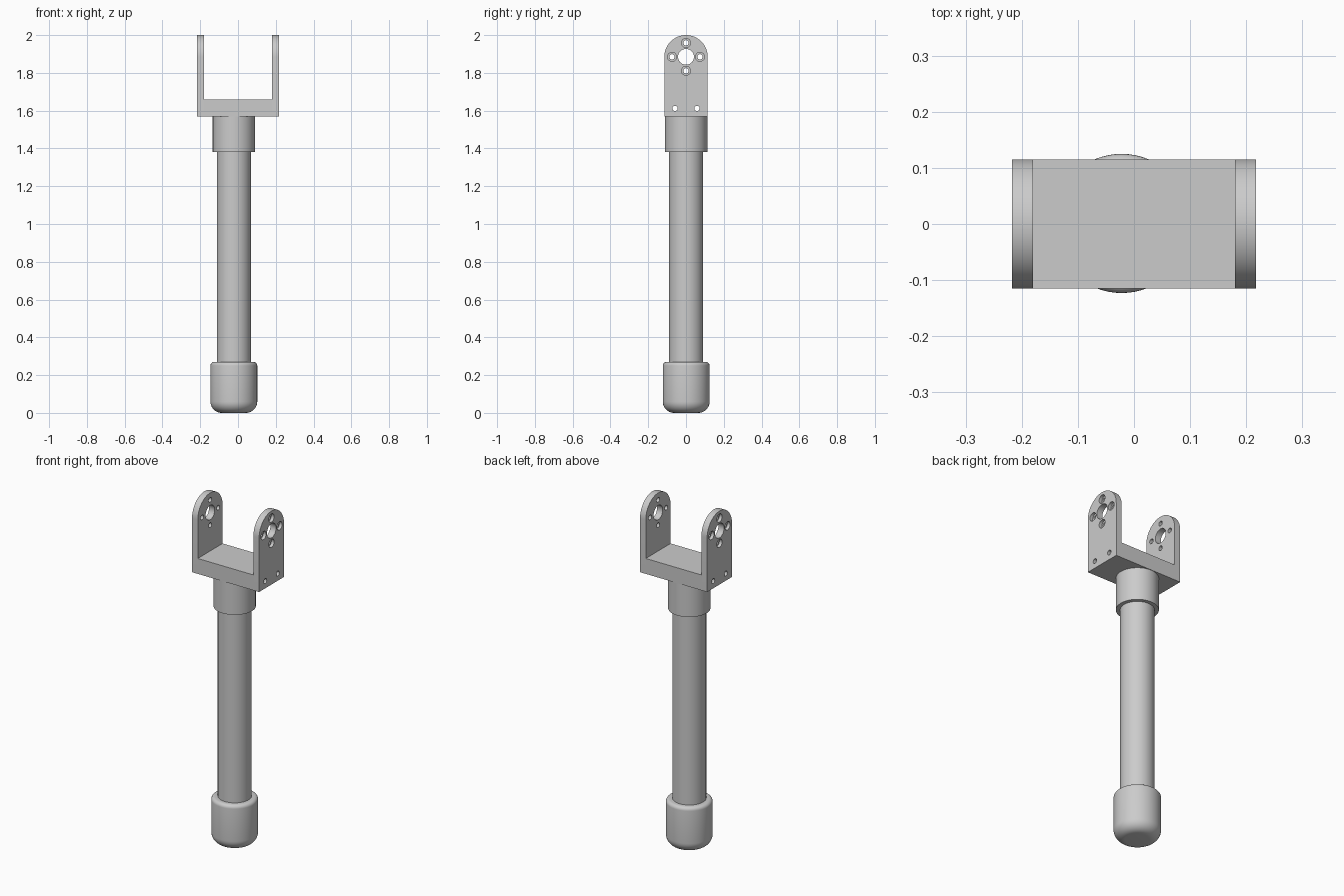
import bpy, bmesh, math
from mathutils import Matrix

cube = bpy.data.objects.get("Cube")
if cube:
    bpy.data.objects.remove(cube, do_unlink=True)

grey = bpy.data.materials.new("light grey")
grey.use_nodes = True
grey.diffuse_color = (0.6, 0.6, 0.6, 1)
grey.node_tree.nodes["Principled BSDF"].inputs["Base Color"].default_value = (0.6, 0.6, 0.6, 1)

AXIS_X, AXIS_Y = -0.022, 0.001          # shaft centre line
BASE_Z, FLOOR_Z = 1.57, 1.66            # bracket underside and floor
INNER, OUTER = 0.18, 0.217              # side plate faces
PIVOT_Z, HALF_W = 1.885, 0.115          # pivot hole height, plate half width


def finish(name, bm):
    bmesh.ops.recalc_face_normals(bm, faces=bm.faces[:])
    mesh = bpy.data.meshes.new(name)
    bm.to_mesh(mesh)
    bm.free()
    obj = bpy.data.objects.new(name, mesh)
    bpy.context.collection.objects.link(obj)
    mesh.materials.append(grey)
    return obj


def smooth(obj):
    bpy.ops.object.select_all(action='DESELECT')
    obj.select_set(True)
    bpy.context.view_layer.objects.active = obj
    bpy.ops.object.shade_smooth_by_angle(angle=math.radians(30))


def lathe(name, profile):
    """Closed solid turned around the shaft axis from (radius, z) points."""
    bm = bmesh.new()
    verts = [bm.verts.new((r, 0, z)) for r, z in profile]
    edges = [bm.edges.new(pair) for pair in zip(verts, verts[1:])]
    bmesh.ops.spin(bm, geom=verts + edges, cent=(0, 0, 0), axis=(0, 0, 1),
                   angle=math.tau, steps=64, use_duplicate=False)
    bmesh.ops.remove_doubles(bm, verts=bm.verts[:], dist=1e-5)
    bmesh.ops.translate(bm, verts=bm.verts[:], vec=(AXIS_X, AXIS_Y, 0))
    obj = finish(name, bm)
    smooth(obj)
    return obj


def arc(cx, cz, radius, start, end, steps=10):
    angles = [math.radians(start + (end - start) * i / steps) for i in range(steps + 1)]
    return [(cx + radius * math.cos(a), cz + radius * math.sin(a)) for a in angles]


def cut(obj, holes, x0, x1):
    """Drill (y, z, radius) holes along x between x0 and x1."""
    bm = bmesh.new()
    for y, z, r in holes:
        place = Matrix.Translation(((x0 + x1) / 2, y, z)) @ Matrix.Rotation(math.pi / 2, 4, 'Y')
        bmesh.ops.create_cone(bm, cap_ends=True, segments=32, radius1=r, radius2=r,
                              depth=abs(x1 - x0), matrix=place)
    cutter = finish("hole_cutter", bm)
    cutter.hide_render = True
    mod = obj.modifiers.new("holes", 'BOOLEAN')
    mod.operation, mod.solver, mod.object = 'DIFFERENCE', 'EXACT', cutter
    bpy.ops.object.select_all(action='DESELECT')
    bpy.context.view_layer.objects.active = obj
    obj.select_set(True)
    bpy.ops.object.modifier_apply(modifier=mod.name)
    bpy.data.objects.remove(cutter, do_unlink=True)


def prism(name, outline, x0, x1):
    """Extrude a (y, z) outline along x."""
    bm = bmesh.new()
    face = bm.faces.new([bm.verts.new((x0, y, z)) for y, z in outline])
    new = bmesh.ops.extrude_face_region(bm, geom=[face])["geom"]
    bmesh.ops.translate(bm, vec=(x1 - x0, 0, 0),
                        verts=[v for v in new if isinstance(v, bmesh.types.BMVert)])
    return finish(name, bm)


# Shaft: rounded foot, tube and upper collar
FOOT_R, FOOT_TOP = 0.124, 0.27
lathe("rubber_foot", [(0, 0)] + arc(FOOT_R - 0.06, 0.06, 0.06, -90, 0)
      + arc(FOOT_R - 0.02, FOOT_TOP - 0.02, 0.02, 0, 90, 6) + [(0, FOOT_TOP)])
lathe("tube", [(0, 0.1), (0.09, 0.1), (0.09, 1.5), (0, 1.5)])
lathe("collar", [(0, 1.38), (0.112, 1.38), (0.112, BASE_Z), (0, BASE_Z)])

# Hole layout
bolt_ring = [(0.074 * math.cos(a), PIVOT_Z + 0.074 * math.sin(a))
             for a in (i * math.pi / 2 for i in range(4))]
base_holes = [(s * 0.058, 1.612, 0.014) for s in (-1, 1)]
through = base_holes + [(0, PIVOT_Z, 0.042)] + [(y, z, 0.014) for y, z in bolt_ring]
bores = [(y, z, 0.024) for y, z in bolt_ring]

# Bracket floor
base = prism("bracket_base", [(-HALF_W, BASE_Z), (HALF_W, BASE_Z),
                              (HALF_W, FLOOR_Z), (-HALF_W, FLOOR_Z)], -INNER, INNER)
cut(base, base_holes, -0.3, 0.3)
smooth(base)

# Side plates with round tops, counterbored from outside
outline = [(-HALF_W, BASE_Z), (HALF_W, BASE_Z)] + arc(0, PIVOT_Z, HALF_W, 0, 180, 32)
for side, name in ((1, "left_plate"), (-1, "right_plate")):
    plate = prism(name, outline, side * INNER, side * OUTER)
    cut(plate, through, side * 0.1, side * 0.3)
    cut(plate, bores, side * (OUTER - 0.018), side * 0.3)
    smooth(plate)
